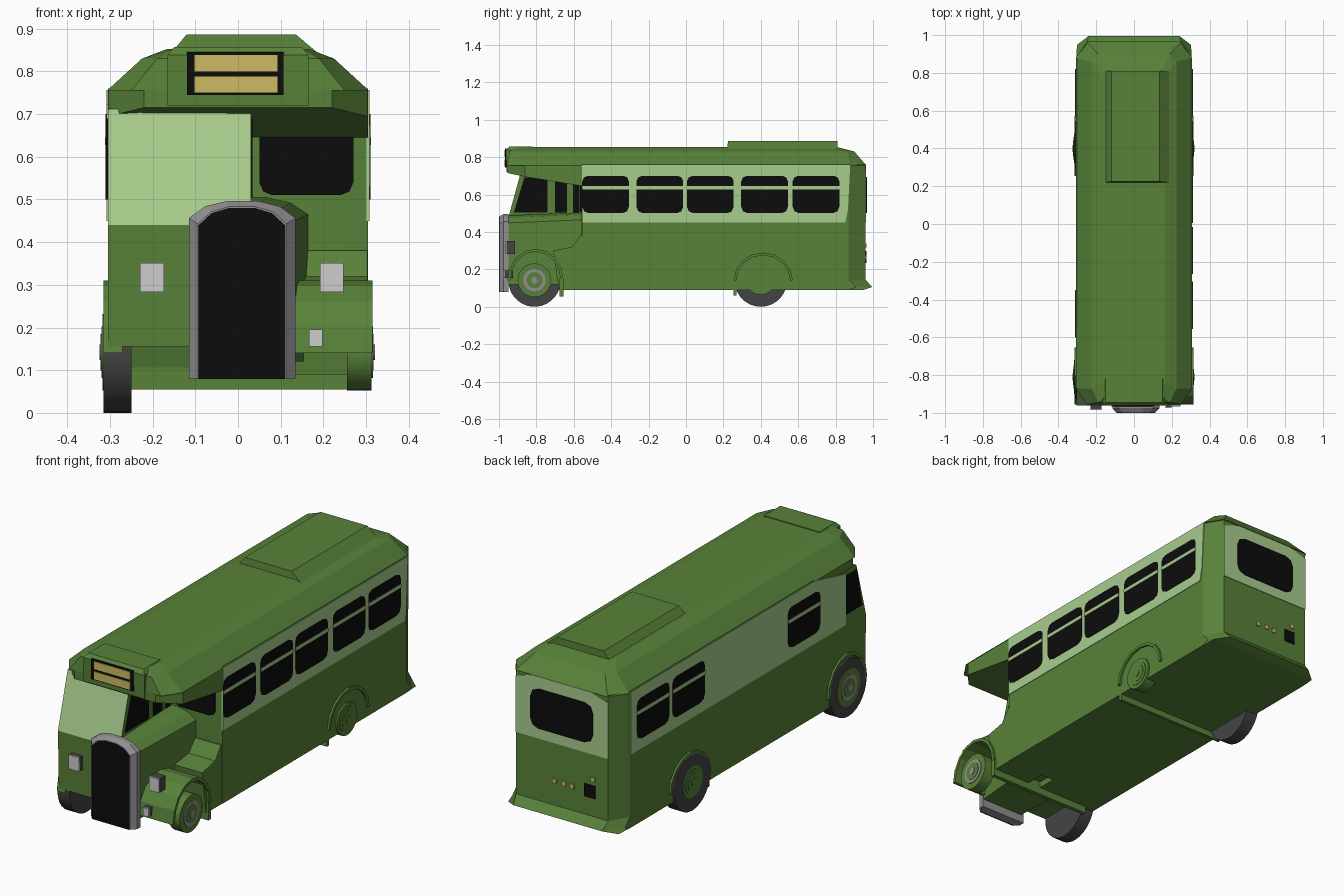
import bpy, bmesh, math
from mathutils import Vector

if "Cube" in bpy.data.objects:
    bpy.data.objects.remove(bpy.data.objects["Cube"])


def material(name, r, g, b):
    m = bpy.data.materials.new(name)
    lin = [((c / 255 + 0.055) / 1.055) ** 2.4 for c in (r, g, b)]
    m.diffuse_color = (*lin, 1)
    m.use_nodes = True
    m.node_tree.nodes["Principled BSDF"].inputs["Base Color"].default_value = m.diffuse_color
    return m


GREEN = material("green", 88, 130, 57)
LIGHT = material("light_green", 168, 205, 141)
BLACK = material("black", 12, 12, 12)
YELLOW = material("yellow", 206, 186, 98)
TYRE = material("tyre_grey", 68, 68, 68)
METAL = material("metal_grey", 146, 143, 146)
LAMP = material("pale_grey", 205, 205, 205)


def finish(name, bm, mat):
    bmesh.ops.recalc_face_normals(bm, faces=bm.faces)
    me = bpy.data.meshes.new(name)
    bm.to_mesh(me)
    bm.free()
    me.materials.append(mat)
    ob = bpy.data.objects.new(name, me)
    bpy.context.collection.objects.link(ob)
    return ob


def loft(name, rings, mat):
    """Join rings of equal point count and cap both ends."""
    bm = bmesh.new()
    vs = [[bm.verts.new(p) for p in r] for r in rings]
    n = len(vs[0])
    for a, b in zip(vs, vs[1:]):
        for i in range(n):
            bm.faces.new((a[i], a[(i + 1) % n], b[(i + 1) % n], b[i]))
    bm.faces.new(vs[0])
    bm.faces.new(vs[-1])
    return finish(name, bm, mat)


def prism_x(name, pts, x0, x1, mat):
    return loft(name, [[(x, y, z) for y, z in pts] for x in (x0, x1)], mat)


def prism_y(name, pts, y0, y1, mat):
    return loft(name, [[(x, y, z) for x, z in pts] for y in (y0, y1)], mat)


def box(name, x0, x1, y0, y1, z0, z1, mat):
    return prism_x(name, [(y0, z0), (y1, z0), (y1, z1), (y0, z1)], x0, x1, mat)


def cut_rect(a0, a1, z0, z1, top, bot):
    """Rectangle with rounded-off top and bottom corners."""
    pts = []
    for cx, cz, c, start in ((a1, z1, top, 0), (a0, z1, top, 90), (a0, z0, bot, 180), (a1, z0, bot, 270)):
        sx, sz = (-1 if cx == a1 else 1), (-1 if cz == z1 else 1)
        for k in (0, 45, 90):
            t = math.radians(start + k)
            pts.append((cx + c * (sx + math.cos(t)), cz + c * (sz + math.sin(t))))
    return pts


def disc(name, cy, cz, r, x0, x1, mat, n=24):
    pts = [(cy + r * math.cos(2 * math.pi * i / n), cz + r * math.sin(2 * math.pi * i / n)) for i in range(n)]
    ob = prism_x(name, pts, x0, x1, mat)
    for p in ob.data.polygons:
        p.use_smooth = len(p.vertices) == 4
    ob.data.set_sharp_from_angle(angle=math.radians(40))
    return ob


def arch(name, cy, ry, rz, t, x0, x1):
    """Half-ring mudguard."""
    ang = [math.pi * i / 8 for i in range(9)]
    out = [(cy + ry * math.cos(a), 0.14 + rz * math.sin(a)) for a in ang]
    inn = [(cy + (ry - t) * math.cos(a), 0.14 + (rz - t) * math.sin(a)) for a in reversed(ang)]
    bm = bmesh.new()
    grid = [[bm.verts.new((x, y, z)) for y, z in out + inn] for x in (x0, x1)]
    n = len(out)
    a, b = grid
    for i in range(2 * n):
        j = (i + 1) % (2 * n)
        bm.faces.new((a[i], a[j], b[j], b[i]))
    for s in grid:
        for i in range(n - 1):
            bm.faces.new((s[i], s[i + 1], s[2 * n - 2 - i], s[2 * n - 1 - i]))
    return finish(name, bm, GREEN)


def ring(hw, hc, yf, yfc, yrc, yr, z):
    """Plan outline with chamfered corners: half width, end half width, front to rear."""
    half = [(hc, yf), (hw, yfc), (hw, yrc), (hc, yr)]
    return [(x, y, z) for x, y in half] + [(-x, y, z) for x, y in reversed(half)]


# Saloon body with flared rear skirt
loft("saloon_body", [
    ring(.305, .30, -.56, -.555, .87, .95, .09),
    ring(.305, .24, -.56, -.555, .91, .995, .105),
    ring(.305, .25, -.56, -.555, .87, .96, .145),
    ring(.305, .25, -.56, -.555, .87, .96, .76)], GREEN)

# Roof, canopy and roof hatch
loft("roof", [
    ring(.307, .25, -.955, -.87, .88, .965, .755),
    ring(.225, .19, -.945, -.87, .86, .90, .83),
    ring(.165, .15, -.91, -.84, .78, .81, .853)], GREEN)
canopy = [(.22, -.955, .715), (.303, -.86, .695), (.305, -.555, .645)]
low = canopy + [(-x, y, z) for x, y, z in reversed(canopy)]
loft("canopy", [low, [(x, y, .757) for x, y, z in low]], GREEN)
loft("roof_hatch", [
    [(-.155, .22, .845), (.185, .22, .845), (.185, .81, .845), (-.155, .81, .845)],
    [(-.12, .225, .887), (.135, .225, .887), (.135, .81, .887), (-.12, .81, .887)]], GREEN)

# Destination box and blinds
loft("destination_box", [
    [(-.165, -.96, .72), (.165, -.96, .72), (.165, -.82, .72), (-.165, -.82, .72)],
    [(-.165, -.962, .838), (.165, -.962, .838), (.165, -.82, .838), (-.165, -.82, .838)],
    [(-.15, -.945, .857), (.15, -.945, .857), (.15, -.82, .857), (-.15, -.82, .857)]], GREEN)
box("destination_frame", -.12, .107, -.967, -.96, .745, .845, BLACK)
for z0, z1 in ((.75, .788), (.80, .838)):
    box("destination_blind", -.102, .093, -.970, -.966, z0, z1, YELLOW)

# Half-width cab; the raked front above the waist is light green
cab = prism_x("cab", [(-.953, .155), (-.96, .44), (-.885, .712), (-.55, .72),
                      (-.55, .09), (-.67, .09), (-.69, .155)], -.305, .03, GREEN)
cab.data.materials.append(LIGHT)
for p in cab.data.polygons:
    if p.normal.y < -.5 and p.center.z > .5:
        p.material_index = 1
prism_x("cab_outer_window", [(-.80, .50), (-.925, .50), (-.885, .69), (-.80, .69)], -.309, -.30, BLACK)
prism_x("cab_inner_window", [(-.74, .505), (-.92, .505), (-.865, .69), (-.74, .69)], .025, .034, BLACK)
for y0, y1 in ((-.70, -.635), (-.605, -.57)):
    box("cab_inner_side_window", .025, .034, y0, y1, .505, .67, BLACK)
prism_y("bulkhead_window", cut_rect(.05, .27, .51, .67, .005, .03), -.566, -.556, BLACK)

# Bonnet and radiator


def arch_top(x0, x1, z0, z1):
    c, w = (x0 + x1) / 2, (x1 - x0) / 2
    h = z1 - .04
    return [(x0, z0), (x1, z0), (x1, h), (c + w * .7, z1 - .012), (c + w * .3, z1),
            (c - w * .3, z1), (c - w * .7, z1 - .012), (x0, h)]


def section(y, *a):
    return [(x, y, z) for x, z in arch_top(*a)]


loft("bonnet", [section(-.955, -.10, .13, .12, .488), section(-.55, -.12, .165, .12, .505)], GREEN)
loft("radiator_shell", [section(-.95, -.115, .135, .08, .496), section(-.975, -.115, .135, .08, .496),
                        section(-.998, -.094, .113, .08, .483)], METAL)
loft("radiator_grille", [section(-.996, -.092, .110, .079, .48), section(-1.0, -.092, .110, .079, .48)], BLACK)

# Lower nearside panel sweeping forward to the front mudguard
prism_x("scuttle_panel", [(-.55, .38), (-.565, .38), (-.61, .32), (-.71, .30), (-.68, .09), (-.55, .09)],
        .10, .303, GREEN)

# Lamps
for x0, x1, z0, z1, y in ((-.23, -.173, .283, .351, -.955), (.192, .247, .283, .351, -.935),
                          (.166, .198, .155, .195, -.945)):
    box("lamp_body", x0, x1, y - .025, y + .02, z0, z1, TYRE)
    box("lamp_lens", x0, x1, y - .03, y - .024, z0, z1, LAMP)

# Side bands and windows
STARTS = (-.555, -.265, .005, .295, .57)
for side in (1, -1):
    front = -.557 if side > 0 else -.80
    prism_x("side_band", [(front, .45), (.852, .45), (.866, .52), (.878, .757), (front, .757)]
            if side > 0 else [(front, .45), (.868, .45), (.868, .757), (-.56, .757), (front, .70)],
            side * .30, side * .308, LIGHT)
    for y0 in (STARTS if side > 0 else (-.60, .295, .57)):
        prism_x("side_window", cut_rect(y0, y0 + .25, .50, .70, .03, .035), side * .306, side * .310, BLACK)
        box("window_bar", side * .307, side * .312, y0, y0 + .25, .628, .645, LIGHT)

# Rear panel, window and lamps
prism_y("rear_band", [(-.25, .45), (.25, .45), (.25, .725), (.15, .757), (-.15, .757), (-.25, .725)],
        .957, .963, LIGHT)
prism_y("rear_window", cut_rect(-.17, .17, .50, .695, .045, .045), .96, .967, BLACK)
for x, z in ((.04, .265), (-.01, .266), (-.055, .263), (-.167, .327)):
    box("rear_lamp", x - .011, x + .011, .957, .965, z - .011, z + .011, YELLOW)
box("rear_plate", -.182, -.122, .957, .965, .235, .297, BLACK)

# Mudguards and flaps behind the wheels
arch("front_mudguard_nearside", -.805, .15, .17, .015, .12, .315)
arch("front_mudguard_offside", -.805, .15, .17, .015, -.315, -.27)
for s in (1, -1):
    arch("rear_mudguard", .413, .158, .15, .014, s * .30, s * .315)
box("front_flap", -.25, .312, -.675, -.655, .055, .15, GREEN)
box("rear_flap", -.305, .305, .255, .27, .06, .10, GREEN)

# Wheels: tyres on the offside, hubs on both sides
for cy, rim in ((-.81, .09), (.40, .078)):
    disc("tyre", cy, .14, .14, -.315, -.25, TYRE, 28)
    for s in (1, -1):
        o = .313 if s > 0 else .317
        disc("hub", cy, .142, rim, s * .255, s * o, GREEN)
        mid = METAL if cy < 0 else GREEN
        disc("hub_ring", cy, .142, .06, s * .30, s * (o + .003), mid)
        disc("hub_dish", cy, .142, .043, s * .30, s * (o + .005), GREEN)
        disc("hub_cap", cy, .142, .018, s * .30, s * (o + .008), mid, 12)
